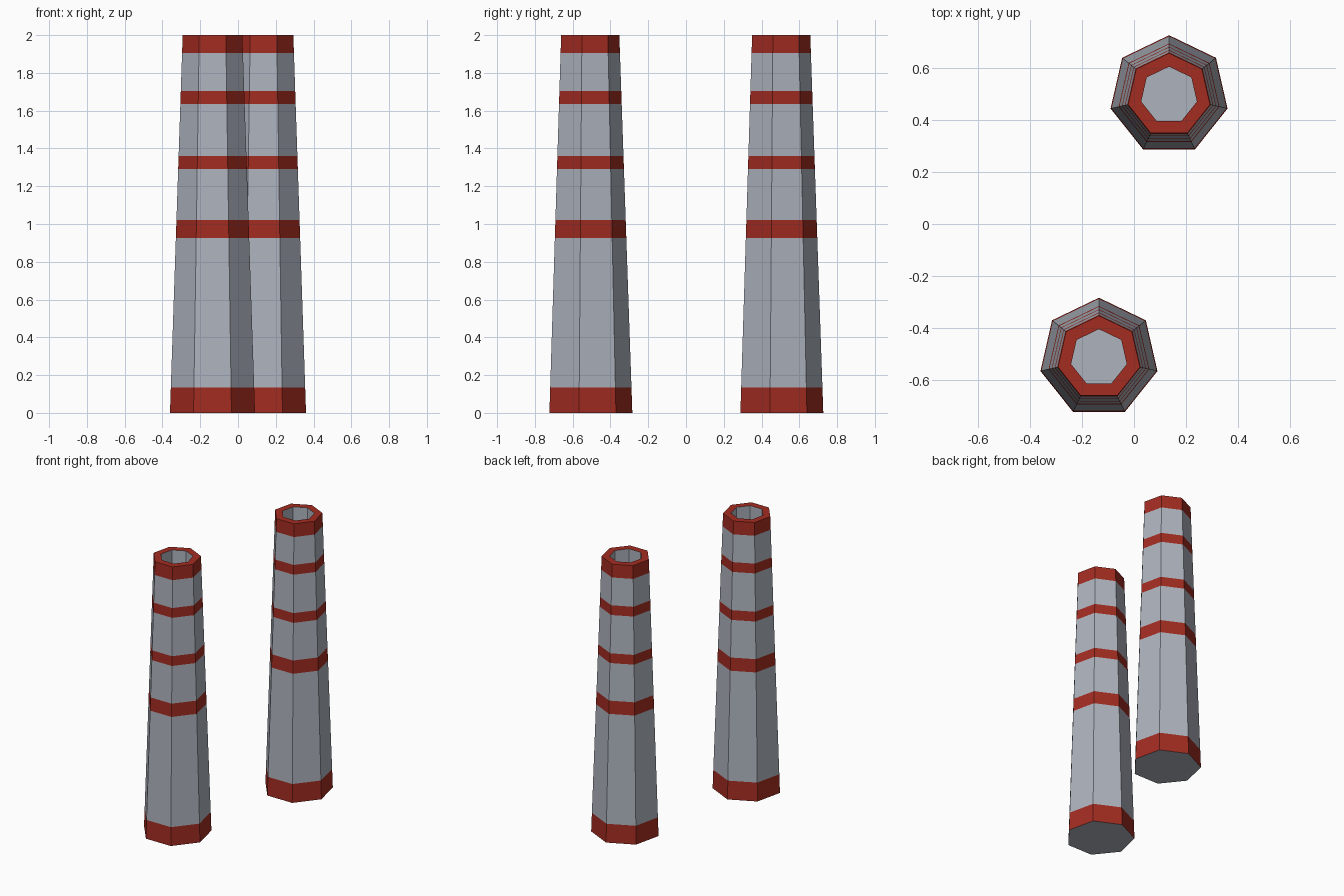
import bpy, bmesh, math

if "Cube" in bpy.data.objects:
    bpy.data.objects.remove(bpy.data.objects["Cube"])

SIDES = 7
R_BOTTOM, R_TOP, R_HOLE, HOLE_FLOOR = 0.231, 0.162, 0.11, 1.75


def material(name, color):
    m = bpy.data.materials.new(name)
    m.diffuse_color = color
    m.use_nodes = True
    m.node_tree.nodes["Principled BSDF"].inputs["Base Color"].default_value = m.diffuse_color
    return m


concrete = material("concrete", (0.42, 0.45, 0.51, 1))
red = material("red_paint", (0.36, 0.025, 0.015, 1))

# Band limits from bottom to top; every other section is red
levels = [0, 0.135, 0.925, 1.02, 1.29, 1.36, 1.635, 1.705, 1.905, 2.0]
profile = [(R_BOTTOM + (R_TOP - R_BOTTOM) * z / 2, z) for z in levels]
# Rim and inside of the flue
profile += [(R_HOLE, 2.0), (R_HOLE, HOLE_FLOOR)]
red_sections = {0, 2, 4, 6, 8, 9}


def chimney(name, x, y):
    bm = bmesh.new()
    rings = []
    for r, z in profile:
        angles = [math.pi / 2 + i * math.tau / SIDES for i in range(SIDES)]
        rings.append([bm.verts.new((r * math.cos(a), r * math.sin(a), z)) for a in angles])
    # Tapered wall, rim and flue
    for s in range(len(rings) - 1):
        low, high = rings[s], rings[s + 1]
        for i in range(SIDES):
            j = (i + 1) % SIDES
            f = bm.faces.new((low[i], low[j], high[j], high[i]))
            f.material_index = 1 if s in red_sections else 0
    # Underside and flue floor
    bm.faces.new(rings[0][::-1])
    bm.faces.new(rings[-1])
    mesh = bpy.data.meshes.new(name)
    bm.to_mesh(mesh)
    bm.free()
    mesh.materials.append(concrete)
    mesh.materials.append(red)
    ob = bpy.data.objects.new(name, mesh)
    ob.location = (x, y, 0)
    bpy.context.collection.objects.link(ob)


chimney("front_chimney", -0.135, -0.515)
chimney("back_chimney", 0.135, 0.496)
